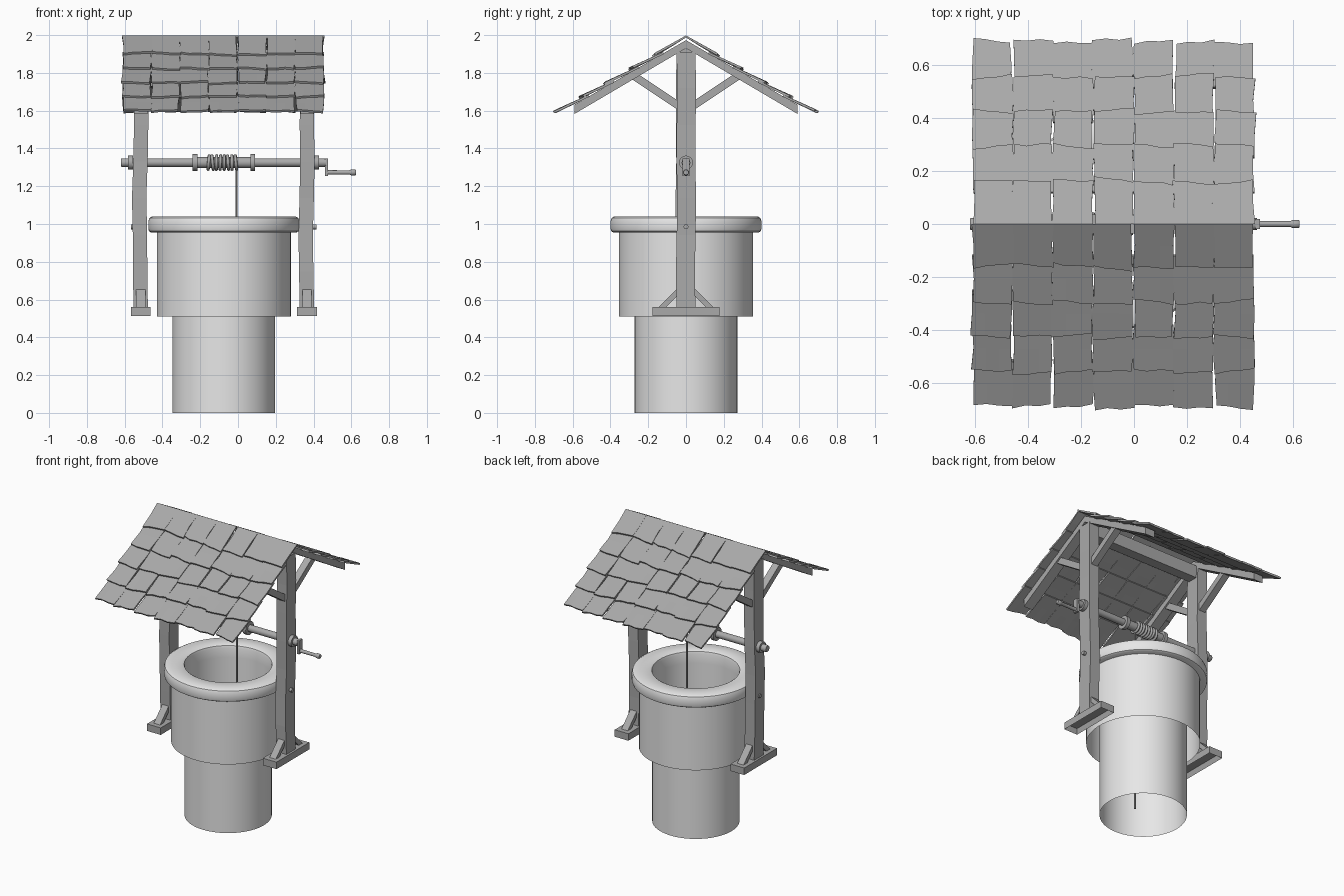
import bpy, bmesh, math, random
from mathutils import Matrix, Vector

random.seed(4)
if "Cube" in bpy.data.objects:
    bpy.data.objects.remove(bpy.data.objects["Cube"], do_unlink=True)


def material(name, value):
    m = bpy.data.materials.new(name)
    m.use_nodes = True
    col = (value, value, value, 1)
    m.diffuse_color = col
    m.node_tree.nodes["Principled BSDF"].inputs["Base Color"].default_value = col
    return m


STONE = material("pale stone", 0.8)
WOOD = material("grey wood", 0.4)
CX = -0.075          # middle of the well and frame
AXLE_Z = 1.325


def finish(name, bm, mat, smooth=False):
    bmesh.ops.recalc_face_normals(bm, faces=bm.faces)
    me = bpy.data.meshes.new(name)
    bm.to_mesh(me)
    bm.free()
    me.materials.append(mat)
    ob = bpy.data.objects.new(name, me)
    bpy.context.collection.objects.link(ob)
    if smooth:
        bpy.ops.object.select_all(action='DESELECT')
        ob.select_set(True)
        bpy.context.view_layer.objects.active = ob
        bpy.ops.object.shade_smooth_by_angle(angle=math.radians(40))
    return ob


def lathe(name, profile, mat, along_x=False, centre=(0, 0, 0), steps=24, closed=False):
    """Turn a (radius, height) profile about z, or about x."""
    bm = bmesh.new()
    vs = [bm.verts.new((r, 0, h)) for r, h in profile]
    pairs = list(zip(vs, vs[1:])) + ([(vs[-1], vs[0])] if closed else [])
    for a, b in pairs:
        bm.edges.new((a, b))
    bmesh.ops.spin(bm, geom=bm.verts[:] + bm.edges[:], cent=(0, 0, 0), axis=(0, 0, 1),
                   angle=math.tau, steps=steps)
    bmesh.ops.remove_doubles(bm, verts=bm.verts, dist=0.0003)
    if along_x:
        bm.transform(Matrix.Rotation(math.pi / 2, 4, 'Y'))
    bm.transform(Matrix.Translation(centre))
    return finish(name, bm, mat, True)


def prism_mesh(points, x0, x1):
    """Extrude a (y, z) outline from x0 to x1."""
    bm = bmesh.new()
    face = bm.faces.new([bm.verts.new((x0, y, z)) for y, z in points])
    ext = bmesh.ops.extrude_face_region(bm, geom=[face])
    verts = [g for g in ext["geom"] if isinstance(g, bmesh.types.BMVert)]
    bmesh.ops.translate(bm, verts=verts, vec=(x1 - x0, 0, 0))
    bmesh.ops.recalc_face_normals(bm, faces=bm.faces)
    return bm


def prism(name, points, x0, x1):
    return finish(name, prism_mesh(points, x0, x1), WOOD)


def rect(y0, y1, z0, z1):
    return [(y0, z0), (y1, z0), (y1, z1), (y0, z1)]


# Well: open shaft, wider outer wall and rounded rim
lathe("well_shaft", [(0.272, 0), (0.272, 1.0)], STONE, centre=(CX, 0, 0), steps=64)
lathe("well_wall", [(0.355, 0.51), (0.355, 0.97)], STONE, centre=(CX, 0, 0), steps=64)
rim = [(0.27, 0.955), (0.385, 0.955), (0.396, 0.962), (0.4, 0.975), (0.4, 1.015),
       (0.394, 1.032), (0.38, 1.04), (0.285, 1.04), (0.274, 1.034), (0.27, 1.02)]
lathe("well_rim", rim, STONE, centre=(CX, 0, 0), steps=64, closed=True)

# Side frames
for side, x in (("right", -0.515), ("left", 0.365)):
    # Post with slightly crooked sections
    bm = prism_mesh(rect(-0.05, 0.05, 0.555, 1.91), x - 0.038, x + 0.038)
    for i in range(1, 7):
        z = 0.555 + i * 0.194
        cut = bmesh.ops.bisect_plane(bm, geom=bm.verts[:] + bm.edges[:] + bm.faces[:],
                                     plane_co=(0, 0, z), plane_no=(0, 0, 1))
        ring = [g for g in cut["geom_cut"] if isinstance(g, bmesh.types.BMVert)]
        shift = Vector((random.uniform(-0.006, 0.006), random.uniform(-0.004, 0.004), 0))
        bmesh.ops.translate(bm, verts=ring, vec=shift)
    finish(side + "_post", bm, WOOD)

    # Foot with hollow underside
    bm = prism_mesh(rect(-0.178, 0.178, 0.512, 0.56), x - 0.052, x + 0.052)
    bm.faces.ensure_lookup_table()
    bottom = min(bm.faces, key=lambda f: f.calc_center_median().z)
    bmesh.ops.inset_region(bm, faces=[bottom], thickness=0.014)
    bmesh.ops.translate(bm, verts=bottom.verts[:], vec=(0, 0, 0.035))
    finish(side + "_foot", bm, WOOD)

    for face, s in (("front", -1), ("back", 1)):
        tag = side + "_" + face
        prism(tag + "_foot_brace", [(s * 0.15, 0.555), (s * 0.11, 0.555),
                                    (s * 0.045, 0.62), (s * 0.045, 0.66)],
              x - 0.024, x + 0.024)
        prism(tag + "_roof_strut", [(s * 0.045, 1.605), (s * 0.045, 1.655), (s * 0.24, 1.785),
                                    (s * 0.28, 1.80), (s * 0.3, 1.775)],
              x - 0.024, x + 0.024)
        prism(tag + "_rafter", [(0, 1.93), (0, 1.973), (s * 0.59, 1.632), (s * 0.59, 1.583)],
              x - 0.035, x + 0.035)

    out = -1 if side == "right" else 1
    bolt = lathe(side + "_bolt", [(0, 0), (0.013, 0), (0.013, 0.05), (0, 0.05)], WOOD,
                 True, (x + out * 0.026 - 0.025, 0, 0.985), 12)

# Ridge beam between the posts
prism("ridge_beam", rect(-0.035, 0.035, 1.84, 1.925), -0.515, 0.365)

# Windlass: axle, collars and drum turned as one piece
axle = [(0, -0.62), (0.02, -0.62), (0.023, -0.615), (0.023, -0.583), (0.037, -0.583),
        (0.037, -0.557), (0.023, -0.557), (0.023, -0.24), (0.045, -0.24), (0.045, -0.215),
        (0.029, -0.215), (0.029, 0.065), (0.045, 0.065), (0.045, 0.09), (0.023, 0.09),
        (0.023, 0.405), (0.037, 0.405), (0.037, 0.43), (0.023, 0.43), (0.023, 0.465),
        (0, 0.465)]
lathe("windlass_axle", axle, WOOD, True, (0, 0, AXLE_Z))
prism("crank_arm", rect(-0.018, 0.018, 1.255, 1.348), 0.46, 0.477)
lathe("crank_handle", [(0, 0.47), (0.012, 0.47), (0.011, 0.59), (0.016, 0.6),
                       (0.016, 0.62), (0.013, 0.625), (0, 0.625)],
      WOOD, True, (0, 0, 1.273), 16)

# Rope: coils on the drum and the hanging line
for i in range(8):
    bpy.ops.mesh.primitive_torus_add(
        location=(-0.155 + i * 0.0205, 0, AXLE_Z), major_radius=0.036, minor_radius=0.0085,
        major_segments=24, minor_segments=8,
        rotation=(0, math.pi / 2 + random.uniform(-0.12, 0.12), 0))
    coil = bpy.context.object
    coil.name = "rope_coil"
    coil.data.materials.append(WOOD)
    bpy.ops.object.shade_smooth()
lathe("hanging_rope", [(0, 0.02), (0.006, 0.02), (0.006, 1.3), (0, 1.3)], WOOD,
      centre=(-0.008, 0, 0), steps=8)

# Shingles: rows of thin uneven slabs, laid from the ridge to the eave
PITCH = math.atan2(0.4, 0.7)
ROWS, COLS, WIDTH = 5, 7, 0.1525
X0 = -0.612
bm = bmesh.new()


def jitter(a):
    return random.uniform(-a, a)


for row in range(ROWS):
    low = (0.162 + 0.132 * row) / math.cos(PITCH)
    high = 0 if row == 0 else low - 0.19
    lift = 0 if row == 0 else -0.016
    for col in range(COLS):
        left = X0 + col * WIDTH + 0.001 + jitter(0.004)
        right = X0 + (col + 1) * WIDTH - 0.001 + jitter(0.004)
        drop, tilt = jitter(0.009), jitter(0.009)
        raise_by = jitter(0.003)
        grid = {}
        for i in range(4):
            for j in range(3):
                u, v = i / 3, j / 2
                x = left + (right - left) * u + (jitter(0.005) if i in (0, 3) else 0)
                s = high + (low - high) * v
                if j == 2:
                    s += drop + tilt * (2 * u - 1) + jitter(0.005)
                h = lift * (1 - v) + raise_by * v
                for k, depth in enumerate((0, 0.012)):
                    d = h - depth
                    y = s * math.cos(PITCH) + d * math.sin(PITCH)
                    z = 1.998 - s * math.sin(PITCH) + d * math.cos(PITCH)
                    grid[i, j, k] = bm.verts.new((x, max(y, 0), z))
        for k in (0, 1):
            for i in range(3):
                for j in range(2):
                    bm.faces.new([grid[i, j, k], grid[i + 1, j, k],
                                  grid[i + 1, j + 1, k], grid[i, j + 1, k]])
        loop = [(i, 0) for i in range(3)] + [(3, 0), (3, 1)] + \
               [(i, 2) for i in (3, 2, 1)] + [(0, 2), (0, 1)]
        for a, b in zip(loop, loop[1:] + loop[:1]):
            bm.faces.new([grid[a + (0,)], grid[b + (0,)], grid[b + (1,)], grid[a + (1,)]])
back = finish("back_shingles", bm, WOOD)

# The front slope is the same half turned around
front = bpy.data.objects.new("front_shingles", back.data.copy())
bpy.context.collection.objects.link(front)
mid = X0 + COLS * WIDTH / 2
front.data.transform(Matrix.Translation((mid, 0, 0)) @ Matrix.Rotation(math.pi, 4, 'Z')
                     @ Matrix.Translation((-mid, 0, 0)))
